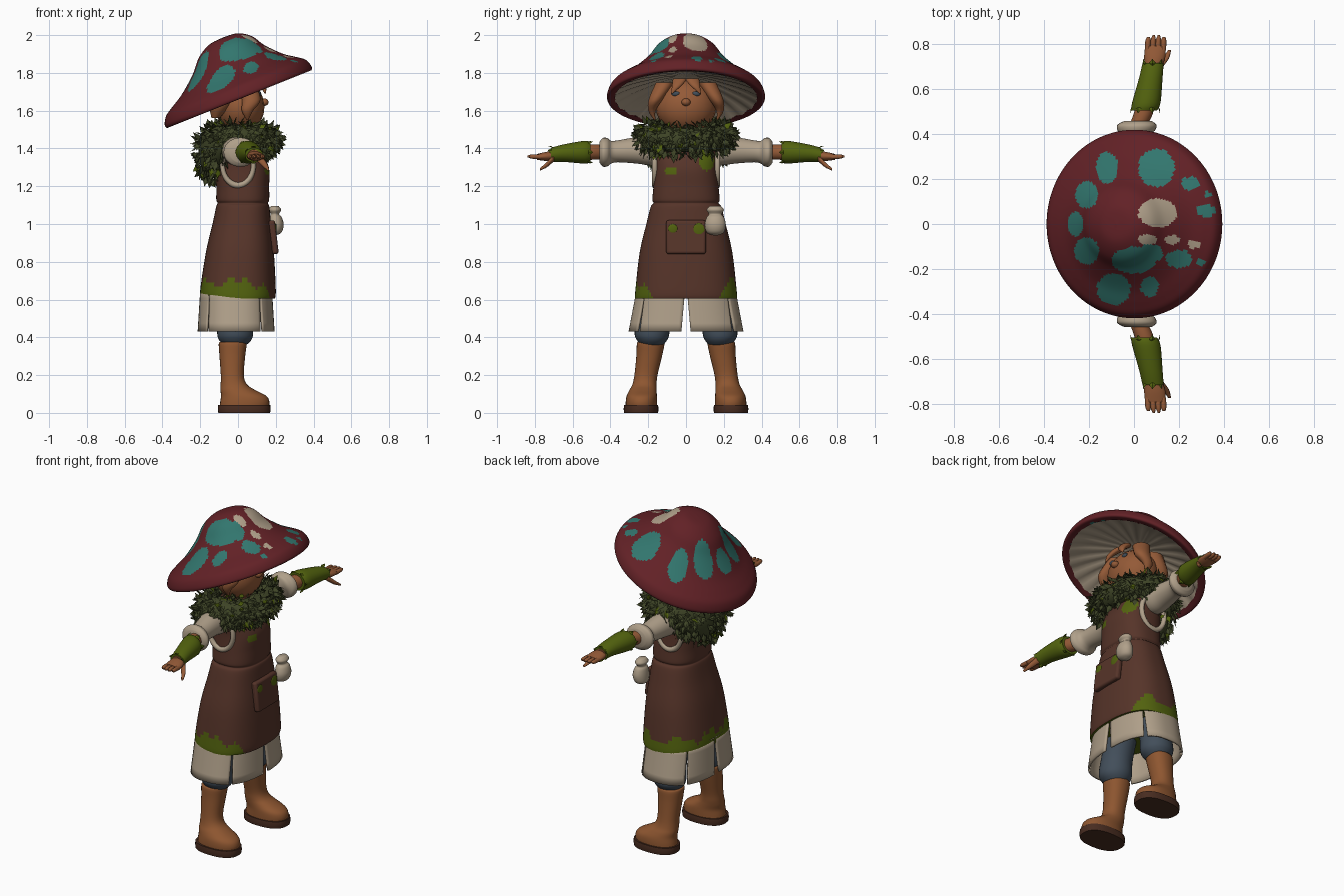
import bpy, bmesh, math, random
from math import sin, cos, pi, radians
from mathutils import Vector

if "Cube" in bpy.data.objects:
    bpy.data.objects.remove(bpy.data.objects["Cube"])
random.seed(4)

def mat(name, *rgb):
    m = bpy.data.materials.new(name)
    m.diffuse_color = [(c / 255 / 12.92 if c < 11 else ((c / 255 + .055) / 1.055) ** 2.4) for c in rgb] + [1]
    m.use_nodes = True
    m.node_tree.nodes["Principled BSDF"].inputs["Base Color"].default_value = m.diffuse_color
    return m

RED, TEAL = mat("cap red", 98, 33, 38), mat("teal spot", 50, 118, 110)
CREAM, SKIN = mat("cream cloth", 176, 160, 138), mat("skin", 148, 90, 55)
LEAF, MOSS = mat("dark leaf", 62, 68, 38), mat("moss green", 82, 98, 14)
APRON, BOOT = mat("apron brown", 86, 52, 41), mat("boot leather", 142, 86, 48)
BLUE, SOLE = mat("trouser blue", 66, 78, 90), mat("sole brown", 72, 44, 32)

def make(name, verts, faces, mats, rule=None, mirror=False, fix=True):
    me = bpy.data.meshes.new(name)
    me.from_pydata([tuple(v) for v in verts], [], faces)
    for m in mats:
        me.materials.append(m)
    if fix:
        bm = bmesh.new()
        bm.from_mesh(me)
        bmesh.ops.recalc_face_normals(bm, faces=bm.faces)
        bm.to_mesh(me)
        bm.free()
    if rule:
        for f in me.polygons:
            f.material_index = rule(f.center)
    ob = bpy.data.objects.new(name, me)
    bpy.context.collection.objects.link(ob)
    if mirror:
        ob.modifiers.new("mirror", 'MIRROR').use_axis = (False, True, False)
    return ob

def smooth_rows(rows, k):
    """Catmull-Rom interpolation of tuples."""
    out = []
    for i in range(len(rows) - 1):
        p = [rows[max(0, min(len(rows) - 1, i + d))] for d in (-1, 0, 1, 2)]
        for j in range(k):
            t = j / k
            out.append(tuple(b + .5 * t * (c - a + t * (2*a - 5*b + 4*c - d + t * (3*(b - c) + d - a)))
                             for a, b, c, d in zip(*p)))
    return out + [rows[-1]]

def skin_faces(rows, n, caps=True):
    f = [(i*n + j, i*n + (j+1) % n, (i+1)*n + (j+1) % n, (i+1)*n + j) for i in range(rows - 1) for j in range(n)]
    return f + ([tuple(range(n)), tuple(range((rows-1)*n, rows*n))] if caps else [])

def sup(a, p):
    """Superellipse point."""
    f = lambda v: math.copysign(abs(v) ** (2 / p), v)
    return f(cos(a)), f(sin(a))

def loft(name, rows, mats, axis='z', n=28, p=2, k=4, rule=None, mirror=False):
    """Rows are (x, y, z, radius a, radius b); rings lie across the axis."""
    rows, v = smooth_rows(rows, k), []
    for x, y, z, ra, rb in rows:
        for j in range(n):
            c, s = sup(2 * pi * j / n, p)
            v.append((x + ra*c, y + rb*s, z) if axis == 'z' else (x + ra*c, y, z + rb*s))
    return make(name, v, skin_faces(len(rows), n), mats, rule, mirror)

def ball(name, loc, r, m, both=False):
    for s in (1, -1) if both else (1,):
        bpy.ops.mesh.primitive_uv_sphere_add(segments=20, ring_count=12, radius=1,
                                             location=(loc[0], loc[1] * s, loc[2]), scale=r)
        bpy.context.object.name = name
        bpy.context.object.data.materials.append(m)

# Mushroom cap: tilted revolve, spots chosen by ellipses seen from above
U, N, C = Vector((.928, 0, .372)), Vector((-.372, 0, .928)), Vector((0, 0, 1.68))
spots = [(1, -.12, .25, .05, .07), (1, -.21, .13, .05, .06), (1, -.26, 0, .035, .055), (1, -.21, -.12, .055, .06),
         (1, .10, .25, .08, .085), (1, .25, .18, .04, .03), (1, .32, .06, .045, .027), (1, 0, -.16, .1, .06),
         (1, .07, -.13, .06, .04), (1, -.09, -.29, .075, .07), (1, .07, -.28, .04, .045), (1, .20, -.155, .06, .04),
         (1, .30, -.17, .02, .015), (1, .33, .13, .015, .015),
         (2, .105, .05, .085, .065), (2, .06, -.07, .04, .025), (2, .17, -.07, .035, .02), (2, .27, -.09, .03, .02)]

def cap_rule(c):
    for m, x, y, a, b in spots:
        if ((c.x - x) / a) ** 2 + ((c.y - y) / b) ** 2 < 1:
            return m
    return 0

def revolve(name, profile, k, n, mats, rule=None, ribs=0):
    rows, v = smooth_rows(profile, k), []
    for r, h in rows:
        for j in range(n):
            a = 2 * pi * j / n
            hh = h + ribs * cos(n / 4 * a) * min(1, 4 * r)
            v.append(C + U * (r * cos(a) + .13 * max(h, 0)) + Vector((0, r * sin(a), 0)) + N * hh)
    return make(name, v, skin_faces(len(rows), n, False), mats, rule)

revolve("mushroom_cap", [(.001, .315), (.08, .307), (.15, .265), (.2, .2), (.25, .15), (.3, .108), (.36, .07),
        (.40, .04), (.418, 0), (.41, -.02), (.375, -.012)], 6, 160, [RED, TEAL, CREAM], cap_rule)
revolve("cap_gills", [(.378, -.012), (.3, .025), (.2, .06), (.1, .09), (.001, .1)], 3, 96, [CREAM], ribs=.005)

# Head, face and hair locks
ball("head", (.01, 0, 1.62), (.13, .16, .145), SKIN)
ball("nose", (.138, 0, 1.645), (.024, .024, .02), SKIN)
ball("eye", (.115, .055, 1.69), (.008, .022, .013), BLUE, True)
for rows in ([(.09, .03, 1.77, .03, .04), (.13, .05, 1.73, .018, .025), (.145, .075, 1.69, .003, .004)],
             [(.04, .11, 1.75, .05, .05), (.07, .16, 1.66, .05, .038), (.05, .18, 1.6, .03, .02), (.05, .165, 1.55, .004, .004)],
             [(-.05, .08, 1.72, .07, .08), (-.09, .09, 1.63, .06, .07), (-.12, .1, 1.56, .02, .02)]):
    loft("hair_lock", rows, [SKIN], n=14, mirror=True)

# Apron dress with moss hem and moss patches
def apron_rule(c):
    a = math.atan2(c.y, c.x)
    hem = c.z < .69 + .022 * sin(7 * a) + .012 * sin(17 * a)
    front = c.x > .09 and abs(c.y) < .17 + .6 * (c.z - .6)
    patch = c.x > 0 and any(((c.y - y) / r) ** 2 + ((c.z - z) / h) ** 2 < 1
                            for y, z, r, h in [(.11, 1.34, .04, .06), (-.08, 1.28, .035, .025)])
    return int((hem and not front) or patch)

loft("apron_dress", [(0, 0, .605, .195, .27), (0, 0, .65, .2, .268), (.01, 0, .85, .18, .245), (.02, 0, 1.0, .155, .21),
     (.025, 0, 1.09, .141, .187), (.025, 0, 1.11, .133, .172), (.025, 0, 1.13, .14, .178), (.025, 0, 1.2, .14, .172),
     (.02, 0, 1.3, .143, .165), (0, 0, 1.4, .12, .17), (0, 0, 1.5, .07, .1)],
     [APRON, MOSS], n=112, p=2.5, k=8, rule=apron_rule)

# Apron pocket, its moss patches and the pouch
bpy.ops.mesh.primitive_cube_add(size=1, location=(.188, 0, .93), rotation=(0, -.12, 0), scale=(.035, .21, .18))
pocket = bpy.context.object
pocket.name = "pocket"
pocket.data.materials.append(APRON)
bv = pocket.modifiers.new("bevel", 'BEVEL')
bv.width, bv.segments = .013, 3
ball("pocket_patch", (.2, .068, .97), (.005, .03, .035), MOSS)
ball("pocket_patch", (.2, -.07, .975), (.005, .025, .025), MOSS)
loft("pouch", [(.19, .155, .94, .01, .012), (.195, .155, .955, .035, .045), (.2, .155, .995, .042, .056),
     (.198, .155, 1.035, .034, .046), (.195, .155, 1.052, .022, .034), (.195, .155, 1.075, .034, .046),
     (.195, .155, 1.095, .02, .03)], [CREAM], n=24)

# Split cream tunic skirt: one panel between each pair of slits
slits = [0, 53, 134, 180, 226, 307, 360]
for a0, a1 in zip(slits, slits[1:]):
    v, n, m = [], 20, 6
    for i in range(m):
        t = i / (m - 1)
        gap = .4 + 2.2 * t
        for j in range(n):
            c, s = sup(radians(a0 + gap + (a1 - a0 - 2 * gap) * j / (n - 1)), 2.5)
            v.append((-.01 + (.178 + .014 * t) * c, (.25 + .042 * t) * s, .65 - .22 * t))
    f = [(i*n + j, i*n + j + 1, (i+1)*n + j + 1, (i+1)*n + j) for i in range(m - 1) for j in range(n - 1)]
    panel = make("tunic_panel", v, f, [CREAM], fix=False)
    panel.modifiers.new("thickness", 'SOLIDIFY').thickness = .012

# Legs and boots
loft("trouser_leg", [(-.015, .18, .36, .06, .06), (-.015, .18, .385, .085, .08), (-.015, .18, .42, .095, .092),
     (-.015, .17, .5, .09, .09), (-.01, .12, .64, .09, .09)], [BLUE], mirror=True)
loft("boot", [(.033, .236, .03, .13, .083), (.036, .236, .06, .13, .083), (.03, .234, .09, .12, .08),
     (.0, .228, .12, .093, .072), (-.022, .22, .15, .07, .064), (-.03, .212, .2, .061, .061),
     (-.03, .195, .3, .068, .068), (-.028, .187, .365, .074, .073), (-.028, .187, .375, .066, .065)],
     [BOOT], n=32, p=2.2, mirror=True)
loft("boot_sole", [(.033, .238, 0, .137, .09), (.033, .238, .02, .14, .092), (.033, .238, .042, .138, .09)],
     [SOLE], n=32, p=2.4, k=2, mirror=True)

# Arms: sleeve with rolled cuff, forearm, hand
loft("sleeve", [(-.01, .1, 1.385, .06, .06), (-.01, .18, 1.385, .075, .075), (-.01, .26, 1.39, .07, .07),
     (0, .36, 1.385, .06, .058), (.005, .395, 1.38, .064, .06), (.01, .415, 1.38, .083, .074),
     (.013, .44, 1.38, .087, .076), (.018, .458, 1.38, .06, .055)], [CREAM], 'y', mirror=True)
loft("forearm", [(.015, .43, 1.38, .04, .04), (.05, .52, 1.38, .042, .04), (.085, .72, 1.365, .032, .028)],
     [SKIN], 'y', mirror=True)
loft("palm", [(.085, .69, 1.362, .035, .026), (.092, .74, 1.358, .047, .024), (.095, .79, 1.355, .045, .015)],
     [SKIN], 'y', n=20, mirror=True)
for i in range(4):
    d = (i - 1.5) * .023
    loft("finger", [(.095 + d, .77, 1.355, .013, .013), (.097 + d, .815, 1.357, .012, .012),
         (.099 + d, .842 - abs(d) * .3, 1.358, .005, .005)], [SKIN], 'y', n=10, mirror=True)
loft("thumb", [(.11, .70, 1.35, .02, .018), (.14, .735, 1.315, .015, .014), (.158, .772, 1.29, .007, .007)],
     [SKIN], 'y', n=12, mirror=True)
loft("arm_wrap", [(.045, .505, 1.38, .058, .054), (.055, .54, 1.38, .063, .06), (.075, .65, 1.375, .052, .046),
     (.085, .715, 1.365, .047, .038)], [MOSS], 'y', mirror=True)

# Armhole piping
for s in (1, -1):
    bpy.ops.mesh.primitive_torus_add(location=(0, s * .165, 1.31), rotation=(pi / 2, 0, 0), major_radius=.1,
                                     minor_radius=.016, major_segments=36, minor_segments=10)
    bpy.context.object.name = "armhole_piping"
    bpy.context.object.scale = (.82, 1.05, 1)
    bpy.context.object.data.materials.append(CREAM)

# Leaves: folded kites pointing along a direction
def add_leaf(v, f, base, d, out, length, width):
    d = d.normalized()
    side, i = d.cross(out).normalized() * width, len(v)
    mid = base + d * length * .45
    v += [base, mid + side, base + d * length, mid - side, mid + out * width * .4]
    f += [(i, i+1, i+4), (i+1, i+2, i+4), (i+2, i+3, i+4), (i+3, i, i+4)]

wrap_v, wrap_f = [], []
for i in range(24):
    a, end = 2 * pi * i / 12, i % 2
    out = Vector((cos(a), 0, sin(a)))
    base = Vector((.082, .70, 1.366)) + out * .037 if end else Vector((.05, .525, 1.38)) + out * .055
    add_leaf(wrap_v, wrap_f, base, Vector((0, 1 if end else -1, 0)) + out * .3, out, .035, .015)
make("arm_wrap_tatters", wrap_v, wrap_f, [MOSS], mirror=True, fix=False)

# Leafy collar: core ring hanging lower at the back, covered in leaves
def collar(a, b, grow=1):
    back = max(0, -cos(a)) ** 1.5
    front = max(0, cos(a))
    r, h = .075 * grow, (.065 + .07 * back) * grow
    cz = 1.46 - .015 * front - .085 * back
    return Vector(((.135 + r * cos(b)) * cos(a), (.185 + r * cos(b)) * sin(a), cz + h * sin(b)))

core = [collar(2 * pi * i / 40, 2 * pi * j / 16) for i in range(40) for j in range(16)]
ring = [(i*16 + j, i*16 + (j+1) % 16, (i+1) % 40*16 + (j+1) % 16, (i+1) % 40*16 + j) for i in range(40) for j in range(16)]
make("leaf_collar_core", core, ring, [LEAF])
lv, lf = [], []
for i in range(1000):
    a, b = random.uniform(0, 2 * pi), random.uniform(-1.9, 2.2)
    base = collar(a, b)
    out = (base - collar(a, b, .5)).normalized()
    tang = Vector((-sin(a), cos(a), 0))
    d = out * random.uniform(.25, .6) + tang * random.uniform(-.8, .8) + Vector((0, 0, random.uniform(-.9, .15)))
    add_leaf(lv, lf, base, d, out, random.uniform(.04, .065), random.uniform(.012, .018))
leaves = make("collar_leaves", lv, lf, [LEAF, MOSS], fix=False)
for f in leaves.data.polygons:
    f.material_index = int(f.index // 4 % 14 == 0)

# Smooth shading everywhere except the leaves
for ob in bpy.context.scene.objects:
    ob.select_set("leaves" not in ob.name and "tatters" not in ob.name)
    bpy.context.view_layer.objects.active = bpy.data.objects["head"]
bpy.ops.object.shade_smooth_by_angle(angle=radians(50))
